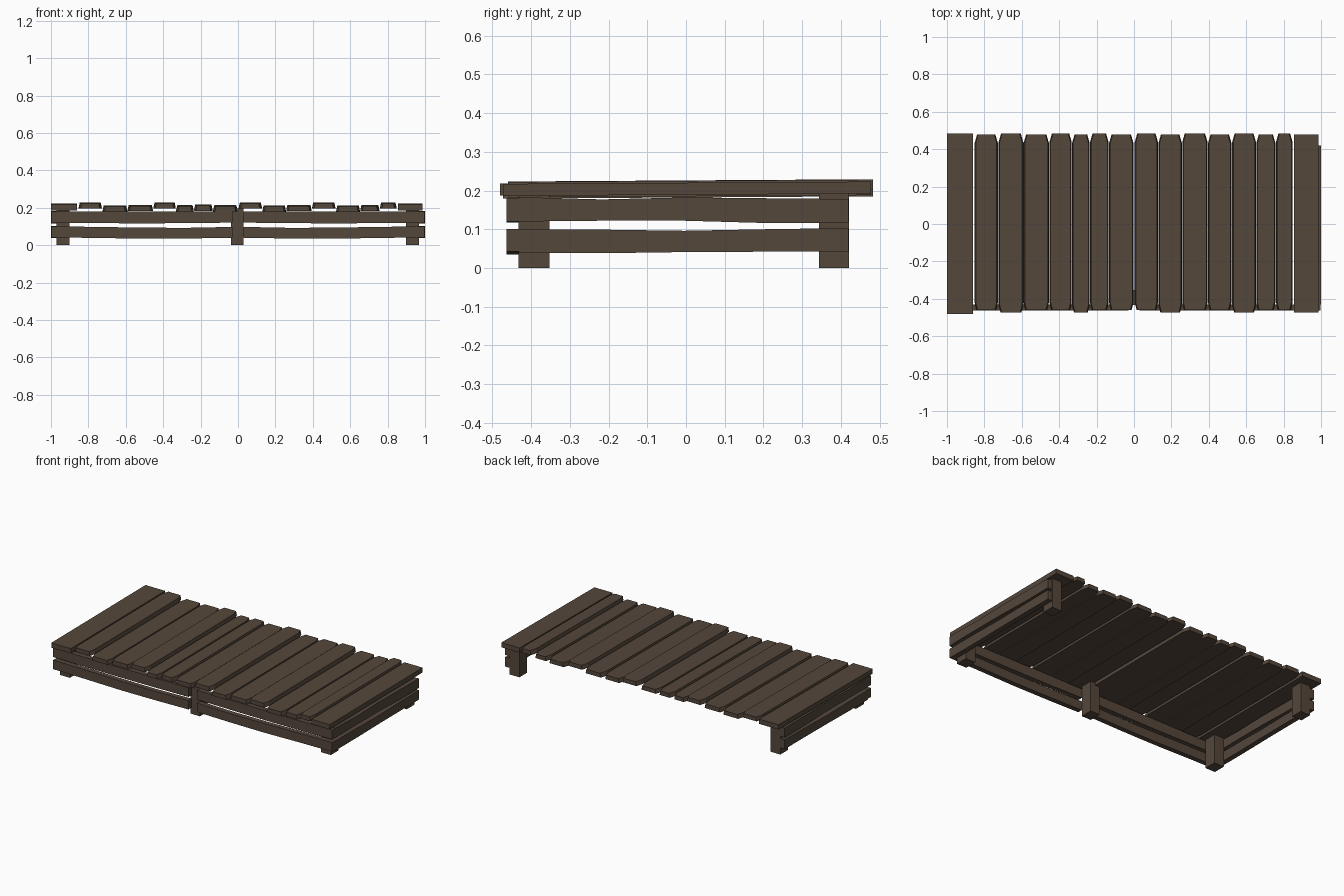
import bpy, bmesh

if "Cube" in bpy.data.objects:
    bpy.data.objects.remove(bpy.data.objects["Cube"])

# one weathered wood colour
wood = bpy.data.materials.new("dark brown wood")
wood.diffuse_color = (0.09, 0.063, 0.044, 1)
wood.use_nodes = True
wood.node_tree.nodes["Principled BSDF"].inputs["Base Color"].default_value = wood.diffuse_color


def finish(name, bm):
    bmesh.ops.recalc_face_normals(bm, faces=bm.faces)
    me = bpy.data.meshes.new(name)
    bm.to_mesh(me)
    bm.free()
    me.materials.append(wood)
    ob = bpy.data.objects.new(name, me)
    bpy.context.collection.objects.link(ob)
    return ob


def loft(name, rings):
    """Solid through a list of four-sided rings."""
    bm = bmesh.new()
    rs = [[bm.verts.new(p) for p in r] for r in rings]
    for a, b in zip(rs, rs[1:]):
        for i in range(4):
            j = (i + 1) % 4
            bm.faces.new((a[i], a[j], b[j], b[i]))
    bm.faces.new(rs[0])
    bm.faces.new(rs[-1])
    return finish(name, bm)


def plank(name, x0, x1, y0, y1, top, worn):
    """Deck plank along y; worn ones narrow at the ends and have sloped edges."""
    s = 0.006 if worn else 0.0
    th = 0.027 if worn else 0.031
    rings = []
    for y, n in ((y0, 0.010), (y0 + 0.04, 0), (0, 0), (y1 - 0.045, 0), (y1, 0.013)):
        n = n if worn else 0
        t = top + 0.003 * y / 0.48
        a, b = x0 + n, x1 - n
        rings.append([(a, y, t - th), (b, y, t - th), (b - s, y, t), (a + s, y, t)])
    loft(name, rings)


def rail(name, a, b, axis, n0, n1, sections):
    """Side board from a to b; sections give (z bottom, z top) along it."""
    rings = []
    for i, (lo, hi) in enumerate(sections):
        u = a + (b - a) * i / (len(sections) - 1)
        ring = [(u, n0, lo), (u, n1, lo), (u, n1, hi), (u, n0, hi)]
        if axis == 'y':
            ring = [(n, v, z) for v, n, z in ring]
        rings.append(ring)
    loft(name, rings)


def post(name, x0, x1, y0, y1):
    loft(name, [[(x0, y0, z), (x1, y0, z), (x1, y1, z), (x0, y1, z)] for z in (0, 0.197)])


# deck planks: left, right, front end, top height
deck = [(-1.0, -.86, -.48, .221), (-.852, -.728, -.46, .225), (-.724, -.592, -.472, .209),
        (-.59, -.455, -.46, .213), (-.452, -.333, -.46, .226), (-.331, -.237, -.472, .211),
        (-.235, -.136, -.46, .214), (-.133, -.003, -.46, .211), (.004, .128, -.46, .226),
        (.131, .256, -.472, .210), (.258, .393, -.46, .213), (.396, .521, -.46, .225),
        (.525, .652, -.472, .209), (.654, .756, -.46, .212), (.759, .848, -.46, .225),
        (.856, .986, -.472, .220)]
for i, (x0, x1, y0, t) in enumerate(deck):
    plank(f"deck_plank_{i + 1}", x0, x1, y0, .483 if i % 2 == 0 else .478, t,
          0 < i < len(deck) - 1)

# posts: four corners and one at the front centre
for side, x0, x1 in (("left", -.97, -.90), ("right", .897, .967)):
    post(f"front_{side}_post", x0, x1, -.432, -.352)
    post(f"back_{side}_post", x0, x1, .343, .421)
post("front_centre_post", -.038, .03, -.432, -.352)

# slightly crooked rails on the front and both ends, open at the back
upper = [(.12, .181), (.118, .179), (.117, .18), (.118, .181), (.121, .18)]
lower = [(.042, .101), (.039, .098), (.035, .094), (.036, .093), (.04, .098)]
for row, sec in (("upper", upper), ("lower", lower)):
    for side, s, inner in (("left", -1, -.03), ("right", 1, .03)):
        rail(f"front_{side}_{row}_rail", s * .998, inner, 'x', -.463, -.431, sec)
for row, sec in (("upper", [(.12, .183), (.122, .177), (.122, .182), (.116, .18), (.117, .178)]),
                 ("lower", [(.038, .1), (.038, .099), (.041, .096), (.042, .1), (.042, .103)])):
    for side, s in (("left", -1), ("right", 1)):
        rail(f"{side}_end_{row}_rail", -.431, .42, 'y', s * .967, s * 1.0, sec)
